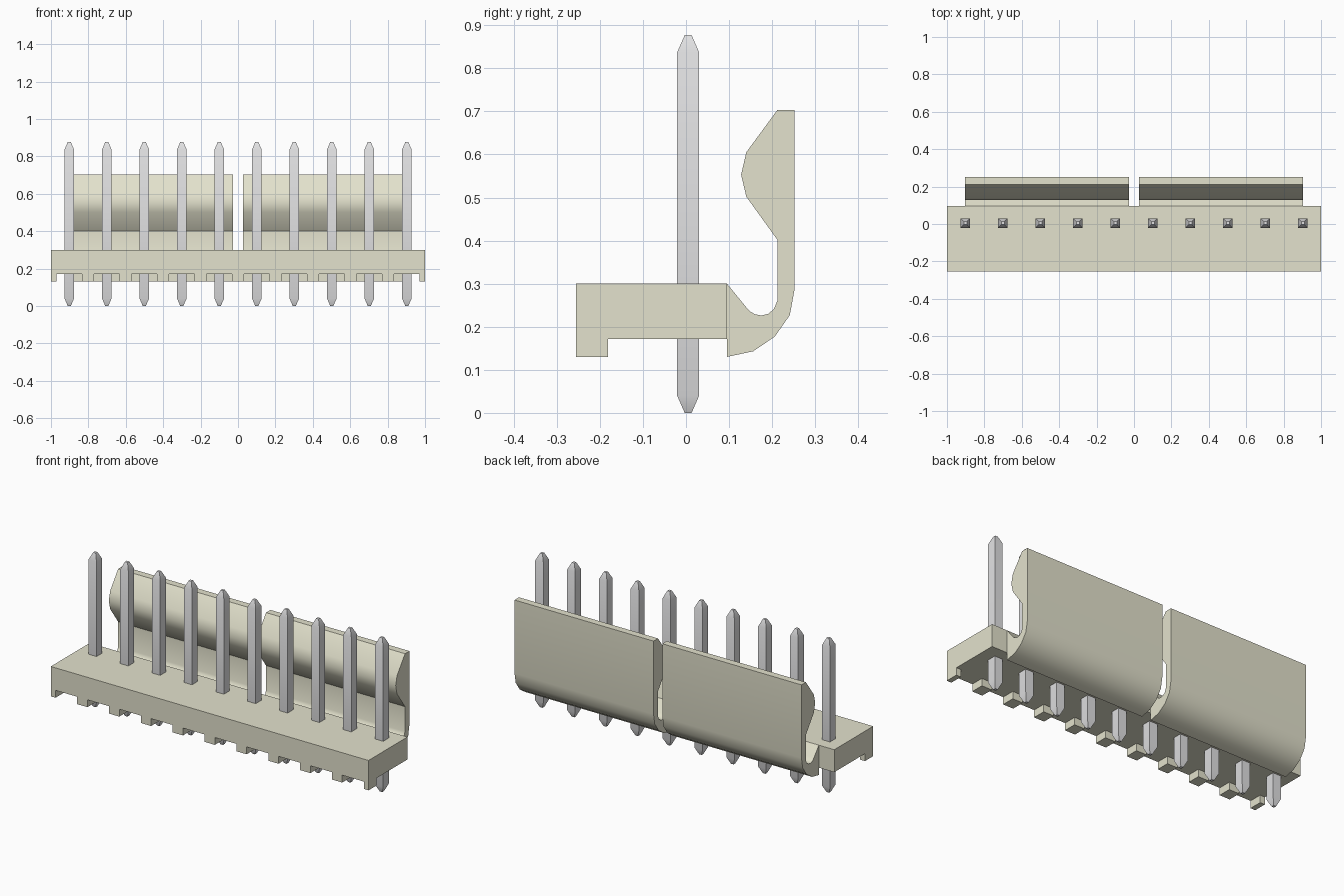
import bpy, bmesh, math
from mathutils import Vector

cube = bpy.data.objects.get("Cube")
if cube:
    bpy.data.objects.remove(cube, do_unlink=True)


def material(name, rgb):
    m = bpy.data.materials.new(name)
    m.use_nodes = True
    m.diffuse_color = (*rgb, 1)
    m.node_tree.nodes["Principled BSDF"].inputs["Base Color"].default_value = (*rgb, 1)
    return m


IVORY = material("ivory plastic", (0.77, 0.76, 0.61))
METAL = material("pin metal", (0.76, 0.76, 0.77))


def finish(name, bm, mat, smooth=False):
    bmesh.ops.recalc_face_normals(bm, faces=bm.faces)
    mesh = bpy.data.meshes.new(name)
    bm.to_mesh(mesh)
    bm.free()
    mesh.materials.append(mat)
    ob = bpy.data.objects.new(name, mesh)
    bpy.context.collection.objects.link(ob)
    if smooth:
        bpy.ops.object.select_all(action="DESELECT")
        ob.select_set(True)
        bpy.context.view_layer.objects.active = ob
        bpy.ops.object.shade_smooth_by_angle(angle=math.radians(30))
    return ob


PIN_X = [-0.902 + i * 0.2005 for i in range(10)]
PIN_Y = 0.005
Y0, Y1, Y_LIP = -0.255, 0.095, -0.181   # base depth and back of the front feet
Z_FOOT, Z_BASE, Z_TOP = 0.13, 0.172, 0.30
NOTCH = 0.068                           # half width of the opening at each pin

# Base: a slab with a row of small feet pulled down along its front edge
bm = bmesh.new()
bmesh.ops.create_cube(bm, size=1)
for v in bm.verts:
    v.co = (v.co.x * 2, Y0 + (v.co.y + 0.5) * (Y1 - Y0),
            Z_BASE + (v.co.z + 0.5) * (Z_TOP - Z_BASE))
cuts = [((x + s * NOTCH, 0, 0), (1, 0, 0)) for x in PIN_X for s in (-1, 1)]
for co, no in cuts + [((0, Y_LIP, 0), (0, 1, 0))]:
    bmesh.ops.bisect_plane(bm, geom=bm.verts[:] + bm.edges[:] + bm.faces[:],
                           plane_co=co, plane_no=no)
bm.normal_update()
feet = []
for f in bm.faces:
    c = f.calc_center_median()
    if f.normal.z < -0.9 and c.y < Y_LIP and min(abs(c.x - x) for x in PIN_X) > NOTCH:
        feet.append(f)
ext = bmesh.ops.extrude_face_region(bm, geom=feet)["geom"]
bmesh.ops.translate(bm, verts=[g for g in ext if isinstance(g, bmesh.types.BMVert)],
                    vec=Vector((0, 0, Z_FOOT - Z_BASE)))
bmesh.ops.dissolve_limit(bm, angle_limit=0.01, verts=bm.verts, edges=bm.edges)
finish("base", bm, IVORY)

# Locking latches: one hooked side profile (y, z), swept along x on each side
LATCH = [(0.095, 0.30), (0.14, 0.245), (0.148, 0.236), (0.160, 0.229), (0.175, 0.226),
         (0.191, 0.230), (0.204, 0.241), (0.212, 0.26), (0.212, 0.402), (0.14, 0.502),
         (0.128, 0.553), (0.14, 0.605), (0.212, 0.703), (0.252, 0.703), (0.252, 0.287),
         (0.241, 0.227), (0.206, 0.177), (0.156, 0.143), (0.095, 0.13)]
for side, x0, x1 in (("right", -0.903, -0.028), ("left", 0.028, 0.903)):
    bm = bmesh.new()
    face = bm.faces.new([bm.verts.new((x0, y, z)) for y, z in LATCH])
    ext = bmesh.ops.extrude_face_region(bm, geom=[face], use_keep_orig=True)["geom"]
    bmesh.ops.translate(bm, verts=[g for g in ext if isinstance(g, bmesh.types.BMVert)],
                        vec=Vector((x1 - x0, 0, 0)))
    finish(side + "_latch", bm, IVORY, smooth=True)

# Pins: square posts with tapered ends, as stacked square rings (z, half width)
RINGS = [(0, 0.008), (0.04, 0.0255), (0.837, 0.0255), (0.877, 0.008)]
for i, px in enumerate(PIN_X):
    bm = bmesh.new()
    rings = [[bm.verts.new((px + sx * h, PIN_Y + sy * h, z))
              for sx, sy in ((-1, -1), (1, -1), (1, 1), (-1, 1))] for z, h in RINGS]
    for a, b in zip(rings, rings[1:]):
        for k in range(4):
            n = (k + 1) % 4
            bm.faces.new((a[k], a[n], b[n], b[k]))
    bm.faces.new(rings[0])
    bm.faces.new(rings[-1])
    finish(f"pin_{i + 1}", bm, METAL, smooth=True)
